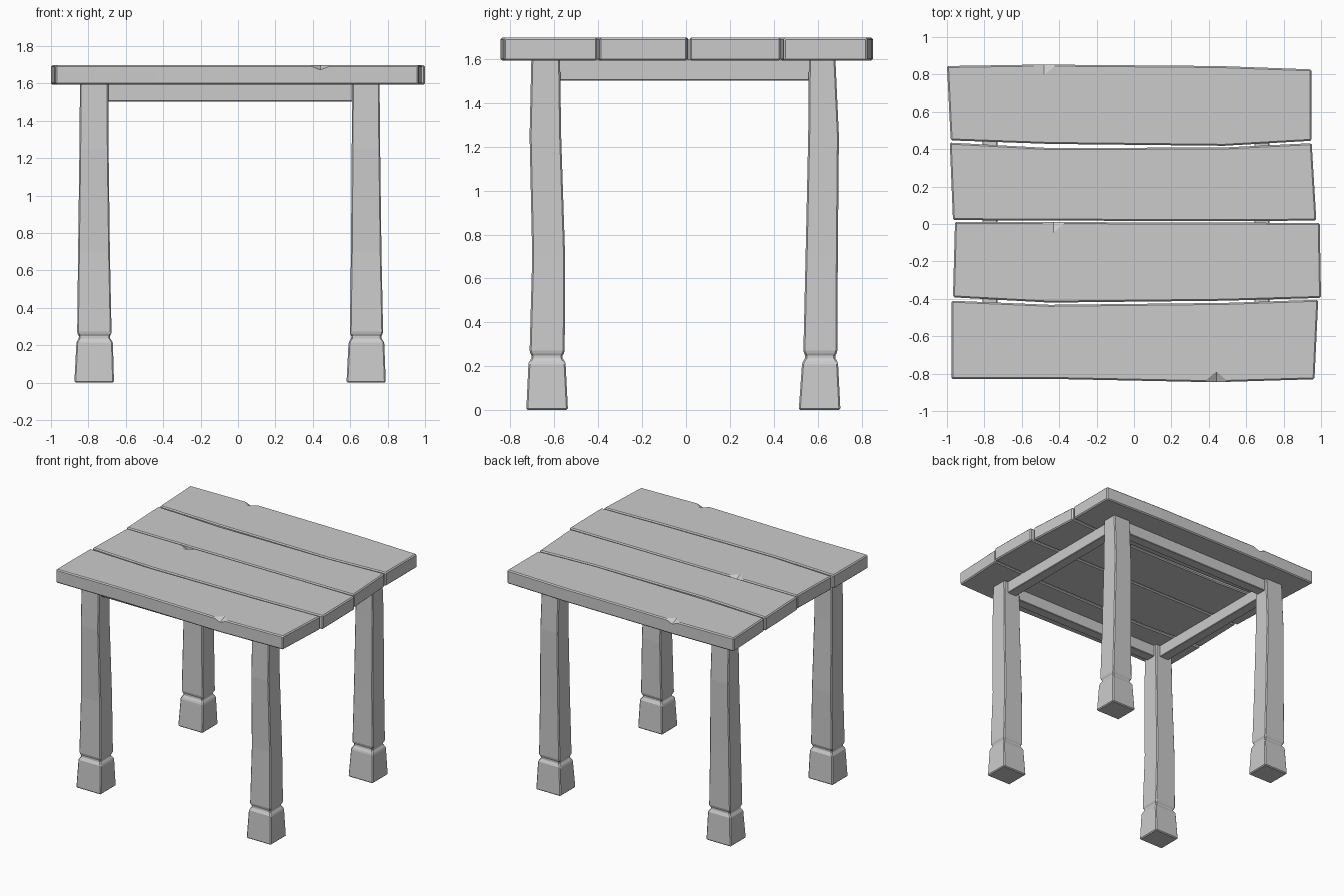
import bpy, bmesh

if "Cube" in bpy.data.objects:
    bpy.data.objects.remove(bpy.data.objects["Cube"])


def make_object(name, bm, bevel=0.0):
    bmesh.ops.recalc_face_normals(bm, faces=bm.faces)
    me = bpy.data.meshes.new(name)
    bm.to_mesh(me)
    bm.free()
    ob = bpy.data.objects.new(name, me)
    bpy.context.collection.objects.link(ob)
    if bevel:
        mod = ob.modifiers.new("worn_edges", 'BEVEL')
        mod.width = bevel
        mod.segments = 1
        mod.limit_method = 'ANGLE'
        mod.angle_limit = 0.5
    return ob


def loft(name, rings, bevel):
    """Skin a stack of rings with equal point counts and cap both ends."""
    bm = bmesh.new()
    loops = [[bm.verts.new(p) for p in ring] for ring in rings]
    n = len(loops[0])
    for a, b in zip(loops, loops[1:]):
        for i in range(n):
            j = (i + 1) % n
            bm.faces.new((a[i], a[j], b[j], b[i]))
    bm.faces.new(loops[0][::-1])
    bm.faces.new(loops[-1])
    return make_object(name, bm, bevel)


def box(name, x0, x1, y0, y1, z0, z1):
    ring = [(x0, y0), (x1, y0), (x1, y1), (x0, y1)]
    return loft(name, [[(x, y, z) for x, y in ring] for z in (z0, z1)], 0.004)


# Tabletop planks: uneven outlines extruded to plank thickness
Z0, Z1 = 1.593, 1.698
planks = {
    "plank_back": [(-0.98, 0.447), (-0.45, 0.428), (0.48, 0.418), (0.95, 0.445),
                   (0.95, 0.827), (0.45, 0.845), (-0.5, 0.853), (-1.0, 0.845)],
    "plank_mid_back": [(-0.968, 0.021), (-0.45, 0.018), (0.48, 0.016), (0.975, 0.018),
                       (0.95, 0.432), (0.48, 0.409), (-0.45, 0.406), (-0.985, 0.435)],
    "plank_mid_front": [(-0.968, -0.392), (-0.45, -0.42), (0.48, -0.41), (1.0, -0.395),
                        (0.993, 0.005), (0.48, 0.008), (-0.45, 0.01), (-0.957, 0.012)],
    "plank_front": [(-0.975, -0.83), (-0.45, -0.828), (0.43, -0.846), (0.965, -0.83),
                    (0.985, -0.405), (0.48, -0.422), (-0.45, -0.432), (-0.975, -0.41)],
}
top = {name: loft(name, [[(x, y, z) for x, y in pts] for z in (Z0, Z1)], 0.008)
       for name, pts in planks.items()}


# Chips knocked out of the top edges
def chip(plank, x, edge, out):
    bm = bmesh.new()
    for p in ((x, edge - out * 0.078, Z1 + 0.01), (x, edge + out * 0.02, Z1 - 0.035),
              (x - 0.14, edge + out * 0.02, Z1 + 0.02), (x + 0.14, edge + out * 0.02, Z1 + 0.02)):
        bm.verts.new(p)
    bmesh.ops.convex_hull(bm, input=bm.verts)
    cutter = make_object("chip_cutter_" + plank, bm)
    cutter.hide_render = True
    cutter.display_type = 'WIRE'
    cut = top[plank].modifiers.new("chip", 'BOOLEAN')
    cut.operation = 'DIFFERENCE'
    cut.solver = 'EXACT'
    cut.object = cutter


chip("plank_front", 0.44, -0.845, -1)
chip("plank_mid_front", -0.43, 0.01, 1)
chip("plank_back", -0.48, 0.853, 1)

# Legs: foot block, groove, then a slightly bowed tapering post
heights = [0, 0.215, 0.243, 0.265, 0.70, 1.25, 1.60]
x_spans = {
    "left": [(-0.875, -0.663), (-0.864, -0.669), (-0.848, -0.687), (-0.86, -0.676),
             (-0.855, -0.685), (-0.848, -0.692), (-0.845, -0.693)],
    "right": [(0.58, 0.79), (0.591, 0.782), (0.609, 0.764), (0.598, 0.776),
              (0.604, 0.767), (0.608, 0.76), (0.61, 0.757)],
}
y_spans = {
    "front": [(-0.728, -0.538), (-0.718, -0.549), (-0.701, -0.566), (-0.713, -0.553),
              (-0.701, -0.551), (-0.713, -0.569), (-0.705, -0.574)],
    "back": [(0.514, 0.704), (0.529, 0.693), (0.547, 0.677), (0.535, 0.69),
             (0.545, 0.692), (0.557, 0.697), (0.56, 0.681)],
}
for side, xs in x_spans.items():
    for end, ys in y_spans.items():
        rings = [[(x0, y0, z), (x1, y0, z), (x1, y1, z), (x0, y1, z)]
                 for z, (x0, x1), (y0, y1) in zip(heights, xs, ys)]
        loft(f"{end}_{side}_leg", rings, 0.007)

# Apron rails joining the leg tops
XL, XR, YF, YB, T = -0.77, 0.684, -0.638, 0.62, 0.04
for name, y in (("front_rail", YF), ("back_rail", YB)):
    box(name, XL + 0.02, XR - 0.02, y - T, y + T, 1.503, 1.60)
for name, x in (("left_rail", XL), ("right_rail", XR)):
    box(name, x - T, x + T, YF + 0.02, YB - 0.02, 1.503, 1.60)
